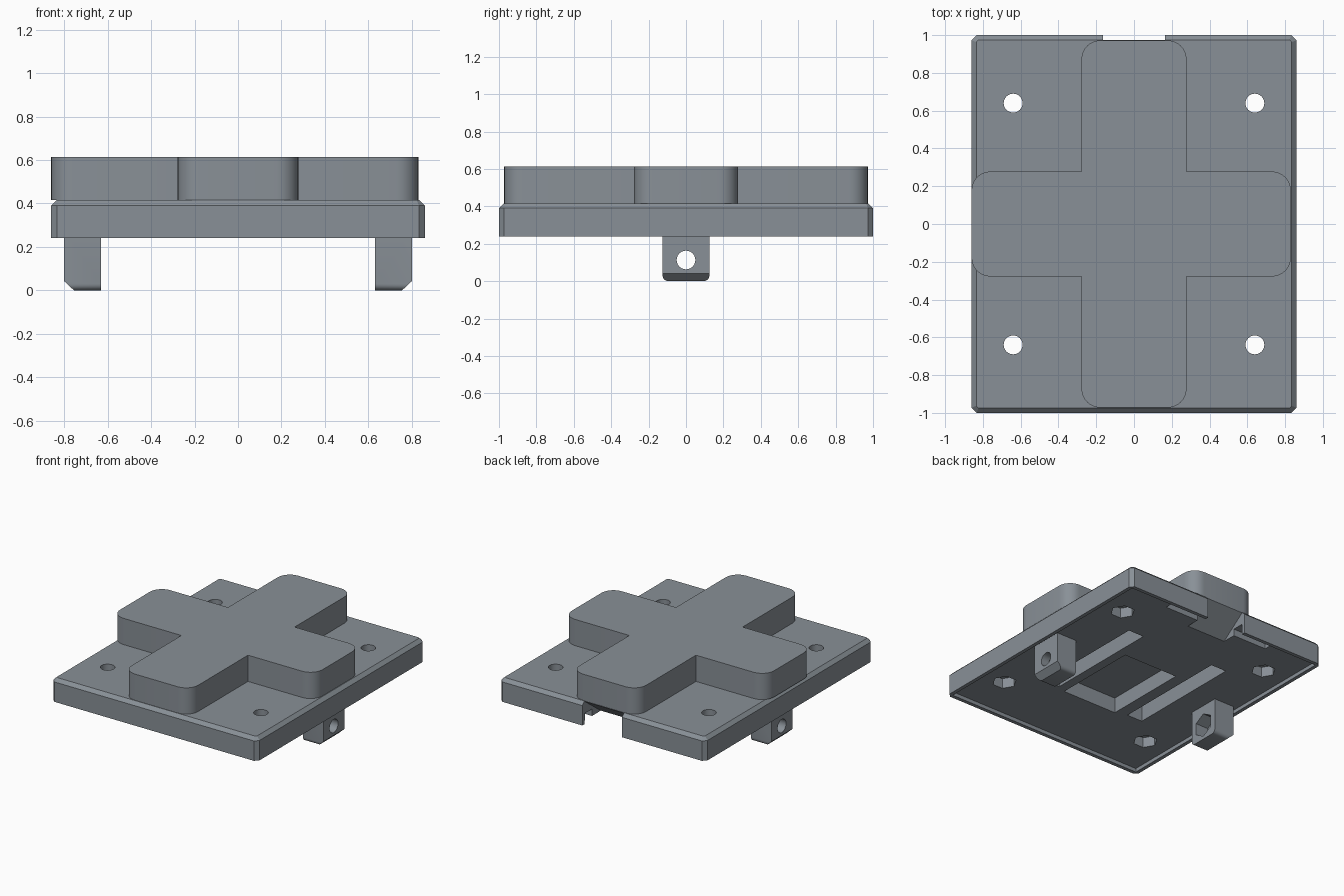
import bpy, bmesh, math
from mathutils import Vector

if "Cube" in bpy.data.objects:
    bpy.data.objects.remove(bpy.data.objects["Cube"])

grey = bpy.data.materials.new("slate_grey")
grey.diffuse_color = (0.25, 0.28, 0.31, 1.0)
grey.use_nodes = True
grey.node_tree.nodes["Principled BSDF"].inputs["Base Color"].default_value = grey.diffuse_color


def make_object(name, bm):
    bmesh.ops.recalc_face_normals(bm, faces=bm.faces)
    mesh = bpy.data.meshes.new(name)
    bm.to_mesh(mesh)
    bm.free()
    mesh.materials.append(grey)
    ob = bpy.data.objects.new(name, mesh)
    bpy.context.collection.objects.link(ob)
    return ob


def loft(name, rings):
    """Closed solid through rings of points with equal counts."""
    bm = bmesh.new()
    rows = [[bm.verts.new(p) for p in ring] for ring in rings]
    n = len(rows[0])
    for a, b in zip(rows, rows[1:]):
        for i in range(n):
            j = (i + 1) % n
            bm.faces.new((a[i], a[j], b[j], b[i]))
    bm.faces.new(rows[0][::-1])
    bm.faces.new(rows[-1])
    return make_object(name, bm)


def prism(name, pts, lo, hi, axis='Z'):
    place = {'X': lambda a, b, h: (h, a, b),
             'Y': lambda a, b, h: (a, h, b),
             'Z': lambda a, b, h: (a, b, h)}[axis]
    return loft(name, [[place(a, b, h) for a, b in pts] for h in (lo, hi)])


def rect(x0, x1, y0, y1):
    return [(x0, y0), (x1, y0), (x1, y1), (x0, y1)]


def ngon(cx, cy, r, n, turn=0.0):
    return [(cx + r * math.cos(turn + math.tau * i / n),
             cy + r * math.sin(turn + math.tau * i / n)) for i in range(n)]


def rounded(pts, radii, steps=8):
    """Round right-angled corners of a polygon."""
    out = []
    for i, (p, r) in enumerate(zip(pts, radii)):
        p = Vector(p)
        if r == 0:
            out.append(tuple(p))
            continue
        u = (Vector(pts[i - 1]) - p).normalized() * r
        v = (Vector(pts[(i + 1) % len(pts)]) - p).normalized() * r
        c = p + u + v
        for k in range(steps + 1):
            t = math.pi / 2 * k / steps
            out.append(tuple(c - v * math.cos(t) - u * math.sin(t)))
    return out


def cut(target, cutter):
    cutter.hide_render = True
    mod = target.modifiers.new("cut", 'BOOLEAN')
    mod.operation = 'DIFFERENCE'
    mod.solver = 'EXACT'
    mod.object = cutter
    bpy.context.view_layer.objects.active = target
    bpy.ops.object.modifier_apply(modifier=mod.name)
    bpy.data.objects.remove(cutter, do_unlink=True)


def smooth(ob):
    bpy.ops.object.select_all(action='DESELECT')
    ob.select_set(True)
    bpy.context.view_layer.objects.active = ob
    bpy.ops.object.shade_smooth_by_angle(angle=math.radians(25))


# Base plate with chamfered upper and vertical edges
def octagon(x, y, c, z):
    return [(-x + c, -y, z), (x - c, -y, z), (x, -y + c, z), (x, y - c, z),
            (x - c, y, z), (-x + c, y, z), (-x, y - c, z), (-x, -y + c, z)]


plate = loft("base_plate", [octagon(0.86, 1.0, 0.027, 0.24),
                            octagon(0.86, 1.0, 0.027, 0.39),
                            octagon(0.835, 0.975, 0.012, 0.415)])

# Shallow underside recess leaving a thin rim
cut(plate, prism("recess_cutter", rect(-0.832, 0.832, -0.972, 0.972), 0.1, 0.268))

# Square pocket and two long slots underneath
cut(plate, prism("pocket_cutter", rect(-0.22, 0.24, -0.47, 0.19), 0.1, 0.385))
for x in (-0.375, 0.375):
    cut(plate, prism("slot_cutter", rect(x - 0.065, x + 0.065, -0.44, 0.47), 0.1, 0.395))

# Wide groove behind the back wall, and a notch with a sloped roof
cut(plate, prism("groove_cutter", rect(-0.45, 0.45, 0.885, 0.971), 0.1, 0.32))
notch = [(0.78, 0.1), (0.78, 0.268), (0.974, 0.412), (0.976, 0.5), (1.1, 0.5), (1.1, 0.1)]
cut(plate, prism("notch_cutter", notch, -0.165, 0.165, 'X'))

# Corner screw holes with hexagonal nut seats below
for x in (-0.64, 0.64):
    for y in (-0.64, 0.64):
        cut(plate, prism("screw_cutter", ngon(x, y, 0.05, 32), 0.1, 0.6))
        cut(plate, prism("nut_cutter", ngon(x, y, 0.085, 6), 0.1, 0.345))
smooth(plate)

# Raised cross with rounded arm ends
w, l, r, b, f = 0.278, -0.86, 0.83, 0.972, -0.972
outline = [(-w, f), (w, f), (w, -w), (r, -w), (r, w), (w, w),
           (w, b), (-w, b), (-w, w), (l, w), (l, -w), (-w, -w)]
cross = prism("raised_cross", rounded(outline, [0.1, 0.1, 0] * 4), 0.415, 0.613)
smooth(cross)

# Mounting lugs with a bevelled outer foot, cross hole and inner nut seat
for side, name in ((1, "right_lug"), (-1, "left_lug")):
    body = rounded(rect(-0.125, 0.125, 0.0, 0.28), [0.03, 0.03, 0, 0], 5)
    lug = prism(name, body, side * 0.63, side * 0.8, 'X')
    wedge = [(side * 0.755, 0.0), (side * 0.80, 0.042), (side * 0.9, 0.135),
             (side * 0.9, -0.1), (side * 0.655, -0.1)]
    cut(lug, prism("foot_cutter", wedge, -0.3, 0.3, 'Y'))
    cut(lug, prism("bolt_cutter", ngon(0, 0.113, 0.05, 32), 0.5 * side, 0.9 * side, 'X'))
    cut(lug, prism("bolt_nut_cutter", ngon(0, 0.113, 0.09, 6, math.pi / 6),
                   0.5 * side, 0.735 * side, 'X'))
    smooth(lug)
